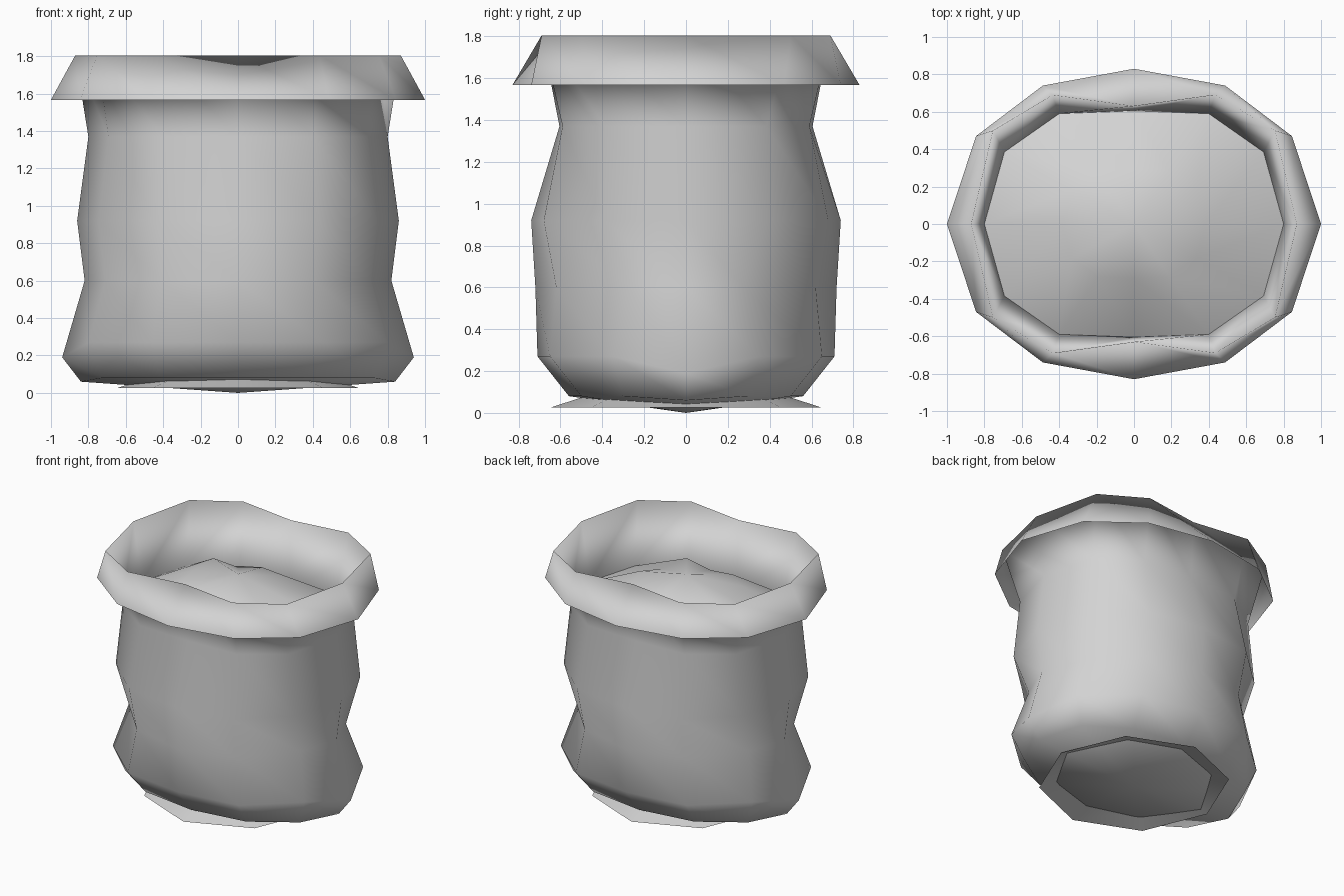
import bpy
import bmesh
from math import sin, cos, pi

cube = bpy.data.objects.get("Cube")
if cube:
    bpy.data.objects.remove(cube, do_unlink=True)

grey = bpy.data.materials.new("plain_grey")
grey.use_nodes = True
colour = (0.65, 0.65, 0.65, 1)
grey.diffuse_color = colour
grey.node_tree.nodes["Principled BSDF"].inputs["Base Color"].default_value = colour


def ring(z_side, z_rest, rx, y30, y60, y90, pinch=1.0):
    """Twelve-sided ring; the three y values set how boxy each quarter is."""
    depth = (0, y30, y60, y90, y60, y30)
    points = []
    for i in range(12):
        side = i % 6 == 0
        x = rx * cos(i * pi / 6) * (1 if side else pinch)
        y = depth[i % 6] * (1 if i < 6 else -1)
        points.append((x, y, z_side if side else z_rest))
    return points


def octagon(z, r):
    return [(r * cos(i * pi / 4), r * sin(i * pi / 4), z) for i in range(8)]


def loft(name, rings, low_tip=None, high_tip=None):
    """Skin a stack of rings, with an optional pointed end."""
    bm = bmesh.new()
    loops = [[bm.verts.new(p) for p in r] for r in rings]
    n = len(loops[0])
    for a, b in zip(loops, loops[1:]):
        folded = b[0].co.z < a[0].co.z
        for i in range(n):
            j = (i + 1) % n
            # The first corner sets which way the bent quad creases
            if folded:
                bm.faces.new((a[i], a[j], b[j], b[i]))
            else:
                bm.faces.new((a[j], b[j], b[i], a[i]))
    for tip, loop, step in ((low_tip, loops[0], -1), (high_tip, loops[-1], 1)):
        if tip is not None:
            centre = bm.verts.new((0, 0, tip))
            for i in range(n):
                pair = (loop[i], loop[(i + 1) % n])[::step]
                bm.faces.new((*pair, centre))
    mesh = bpy.data.meshes.new(name)
    bm.to_mesh(mesh)
    bm.free()
    mesh.materials.append(grey)
    mesh.shade_smooth()
    obj = bpy.data.objects.new(name, mesh)
    bpy.context.collection.objects.link(obj)
    return obj


neck = ring(1.37, 1.37, 0.80, 0.385, 0.59, 0.605)

# Slumped cloth sack: pointed underside, waist, neck, crest and folded-over hem
loft("sack", [
    ring(0.06, 0.08, 0.84, 0.30, 0.50, 0.56),
    ring(0.19, 0.27, 0.94, 0.35, 0.65, 0.71, 0.98),
    ring(0.60, 0.60, 0.82, 0.27, 0.62, 0.72),
    ring(0.92, 0.92, 0.86, 0.39, 0.68, 0.74),
    neck,
    ring(1.805, 1.805, 0.87, 0.50, 0.69, 0.63),
    ring(1.567, 1.567, 1.0, 0.47, 0.74, 0.83, 0.975),
], low_tip=0)

# Lumpy heaped contents
lumps = (1.56, 1.54, 1.57, 1.58, 1.53, 1.60, 1.56, 1.57, 1.58, 1.56, 1.60, 1.52)
heap = [(x * 0.48, y * 0.48, z) for (x, y, _), z in zip(neck, lumps)]
loft("contents", [neck, heap], high_tip=1.64)

# Flared patch under the base
loft("base_flap", [octagon(0.025, 0.65), octagon(0.08, 0.48)])
